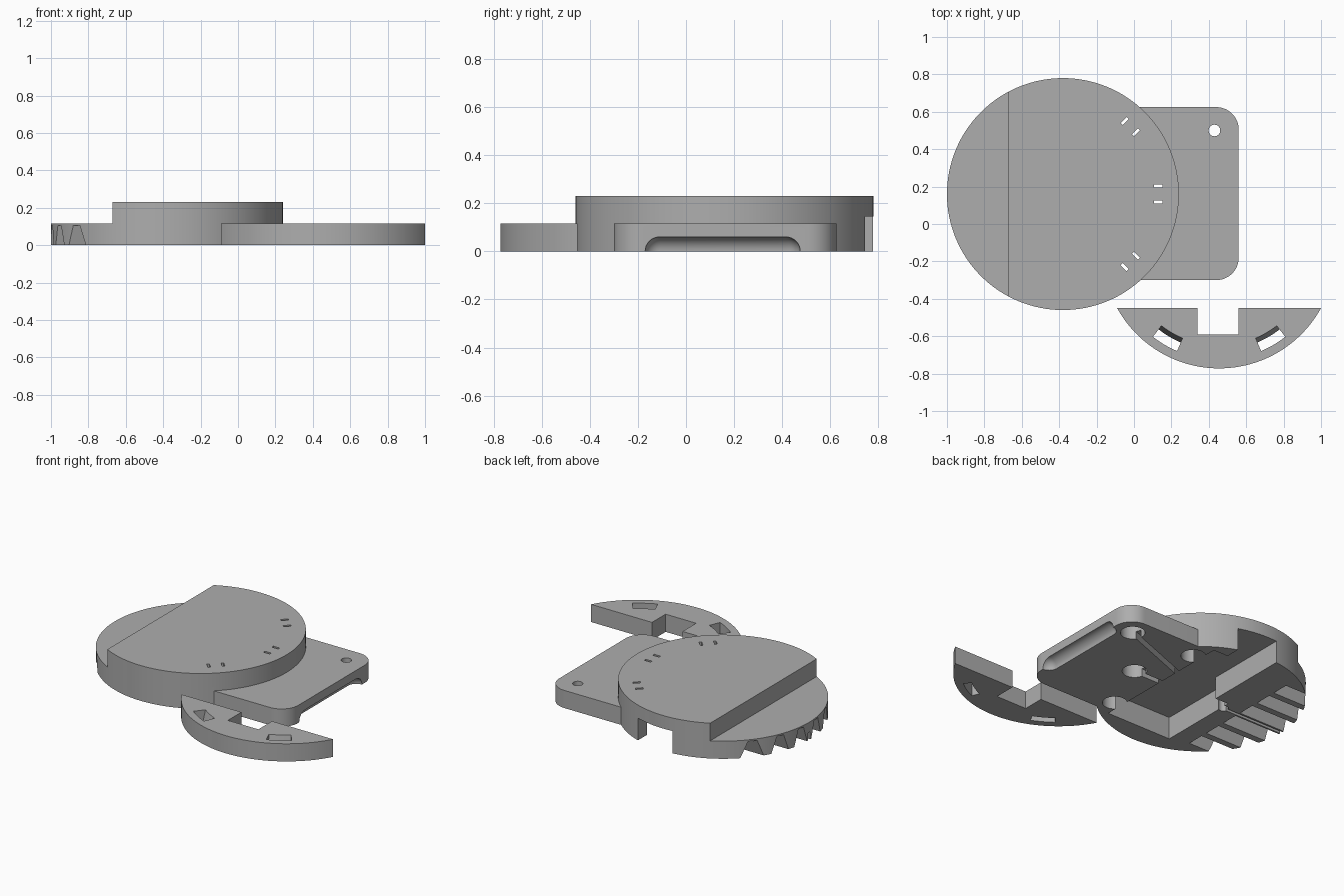
import bpy, bmesh, math
from mathutils import Vector, Matrix

if "Cube" in bpy.data.objects:
    bpy.data.objects.remove(bpy.data.objects["Cube"], do_unlink=True)

grey = bpy.data.materials.new("plain_grey")
grey.use_nodes = True
grey.diffuse_color = (0.42, 0.42, 0.42, 1)
grey.node_tree.nodes["Principled BSDF"].inputs["Base Color"].default_value = (0.42, 0.42, 0.42, 1)

CX, CY, R = -0.38, 0.16, 0.62      # main disc
LOW, HIGH = 0.115, 0.23            # plate and disc heights
CEIL = 0.145                       # ceiling of the underside pocket


def make(name, bm):
    bmesh.ops.recalc_face_normals(bm, faces=bm.faces[:])
    me = bpy.data.meshes.new(name)
    bm.to_mesh(me)
    bm.free()
    ob = bpy.data.objects.new(name, me)
    bpy.context.collection.objects.link(ob)
    me.materials.append(grey)
    return ob


def prism(name, low, z0, z1, high=None):
    """Solid between an outline at z0 and a matching outline at z1."""
    bm = bmesh.new()
    a = [bm.verts.new((x, y, z0)) for x, y in low]
    b = [bm.verts.new((x, y, z1)) for x, y in (high or low)]
    bm.faces.new(a)
    bm.faces.new(b)
    n = len(a)
    for i in range(n):
        j = (i + 1) % n
        bm.faces.new((a[i], a[j], b[j], b[i]))
    return make(name, bm)


def arc(cx, cy, r, a0, a1, n):
    return [(cx + r * math.cos(math.radians(a0 + (a1 - a0) * i / n)),
             cy + r * math.sin(math.radians(a0 + (a1 - a0) * i / n))) for i in range(n + 1)]


def disc(name, cx, cy, r, z0, z1, n=48):
    return prism(name, arc(cx, cy, r, 0, 360, n)[:-1], z0, z1)


def box(name, x0, x1, y0, y1, z0, z1):
    return prism(name, [(x0, y0), (x1, y0), (x1, y1), (x0, y1)], z0, z1)


def strip(name, p, q, width, z0, z1):
    p, q = Vector(p), Vector(q)
    side = (q - p).orthogonal().normalized() * width / 2
    return prism(name, [p - side, q - side, q + side, p + side], z0, z1)


def combine(ob, tool, op="DIFFERENCE"):
    tool.hide_render = True
    bpy.context.view_layer.objects.active = ob
    mod = ob.modifiers.new("bool", "BOOLEAN")
    mod.operation, mod.object, mod.solver = op, tool, "EXACT"
    bpy.ops.object.modifier_apply(modifier=mod.name)
    bpy.data.objects.remove(tool, do_unlink=True)


def finish(ob):
    bpy.ops.object.select_all(action="DESELECT")
    ob.select_set(True)
    bpy.context.view_layer.objects.active = ob
    bpy.ops.object.shade_smooth_by_angle(angle=math.radians(25))


# Main body: stepped disc joined to a plate with two rounded corners
body = disc("main_body", CX, CY, R, 0, HIGH, 128)
combine(body, box("step", -1.2, -0.67, -1, 1, LOW, 0.4))
plate = ([(-0.3, -0.3)] + arc(0.44, -0.18, 0.12, -90, 0, 12)
         + arc(0.44, 0.505, 0.12, 0, 90, 12) + [(-0.3, 0.625)])
combine(body, prism("plate", plate, 0, LOW), "UNION")

# Underside pocket with a channel out through the back rim
pocket = [(-0.54, -0.32), (-0.07, -0.32), (-0.07, 0.65), (-0.175, 0.65),
          (-0.175, 0.9), (-0.445, 0.9), (-0.445, 0.22), (-0.54, 0.22)]
combine(body, prism("pocket", pocket, -0.1, CEIL))

# Sockets on the underside, each with a pair of pin slots through the top
for ang in (-45, 0, 45):
    turn = Matrix.Rotation(math.radians(ang), 2)
    mid = Vector((CX, CY))
    centre = mid + turn @ Vector((0.51, 0))
    combine(body, disc("socket", centre.x, centre.y, 0.073, -0.1, 0.19))
    for off in (-0.043, 0.043):
        p = mid + turn @ Vector((0.487, off))
        q = mid + turn @ Vector((0.533, off))
        combine(body, strip("pin_slot", p, q, 0.016, 0.1, 0.3))

# Corner hole with counterbore, and wire grooves leading to the pocket
combine(body, disc("corner_socket", 0.43, 0.5, 0.073, -0.1, 0.085))
combine(body, disc("corner_hole", 0.43, 0.5, 0.031, 0.05, 0.3, 32))
combine(body, strip("long_groove", (0.4, 0.49), (-0.1, 0.3), 0.035, -0.1, 0.05))
combine(body, strip("short_groove", (0.12, CY), (-0.1, CY), 0.035, -0.1, 0.05))

# Cove along the lower edge of the plate's end
bm = bmesh.new()
bmesh.ops.create_uvsphere(bm, u_segments=32, v_segments=16, radius=0.06)
bmesh.ops.rotate(bm, verts=bm.verts, matrix=Matrix.Rotation(math.pi / 2, 3, "X"))
ring = [v for v in bm.verts if abs(v.co.y) < 0.0001]
rim = [e for e in bm.edges if all(abs(v.co.y) < 0.0001 for v in e.verts)]
bmesh.ops.split_edges(bm, edges=rim)
for f in bm.faces:
    f.tag = f.calc_center_median().y > 0
for v in bm.verts:
    v.co.y += 0.415 if v.link_faces[0].tag else -0.11
    v.co.x += 0.562
bmesh.ops.bridge_loops(bm, edges=[e for e in bm.edges if e.is_boundary])
combine(body, make("cove", bm))

# Tapered grooves between the teeth under the low step
for i in range(6):
    y = CY + (i - 2.5) * 0.155
    lo, hi = 0.056, 0.022
    t = 0.01 / 0.105 * (lo - hi)
    x0, x1 = -1.1, -0.665
    wide = [(x0, y - lo - t), (x1, y - lo - t), (x1, y + lo + t), (x0, y + lo + t)]
    slim = [(x0, y - hi), (x1, y - hi), (x1, y + hi), (x0, y + hi)]
    combine(body, prism("tooth_gap", wide, -0.01, 0.105, slim))

# Cable slit and its small hole beside the pocket
combine(body, box("cable_slit", -1.1, -0.5, CY - 0.01, CY + 0.01, -0.1, 0.05))
combine(body, disc("cable_hole", -0.555, CY, 0.03, -0.1, 0.1, 24))
finish(body)

# Loose segment: a slice of the same disc with a notch and two tapered slots
SX, SY = 0.455, -0.15
half = math.degrees(math.acos(0.3 / 0.622))
segment = prism("loose_segment", arc(SX, SY, 0.622, -90 - half, -90 + half, 48), 0, LOW)
combine(segment, box("notch", 0.34, 0.56, -0.59, -0.3, -0.1, 0.3))


def sector(r0, r1, a0, a1):
    return arc(SX, SY, r0, a0, a1, 8) + arc(SX, SY, r1, a1, a0, 8)


for side in (-1, 1):
    a0, a1 = -90 + side * 23, -90 + side * 38
    combine(segment, prism("slot", sector(0.527, 0.575, a0, a1), -0.01, LOW + 0.01,
                           sector(0.498, 0.575, a0, a1)))
finish(segment)
